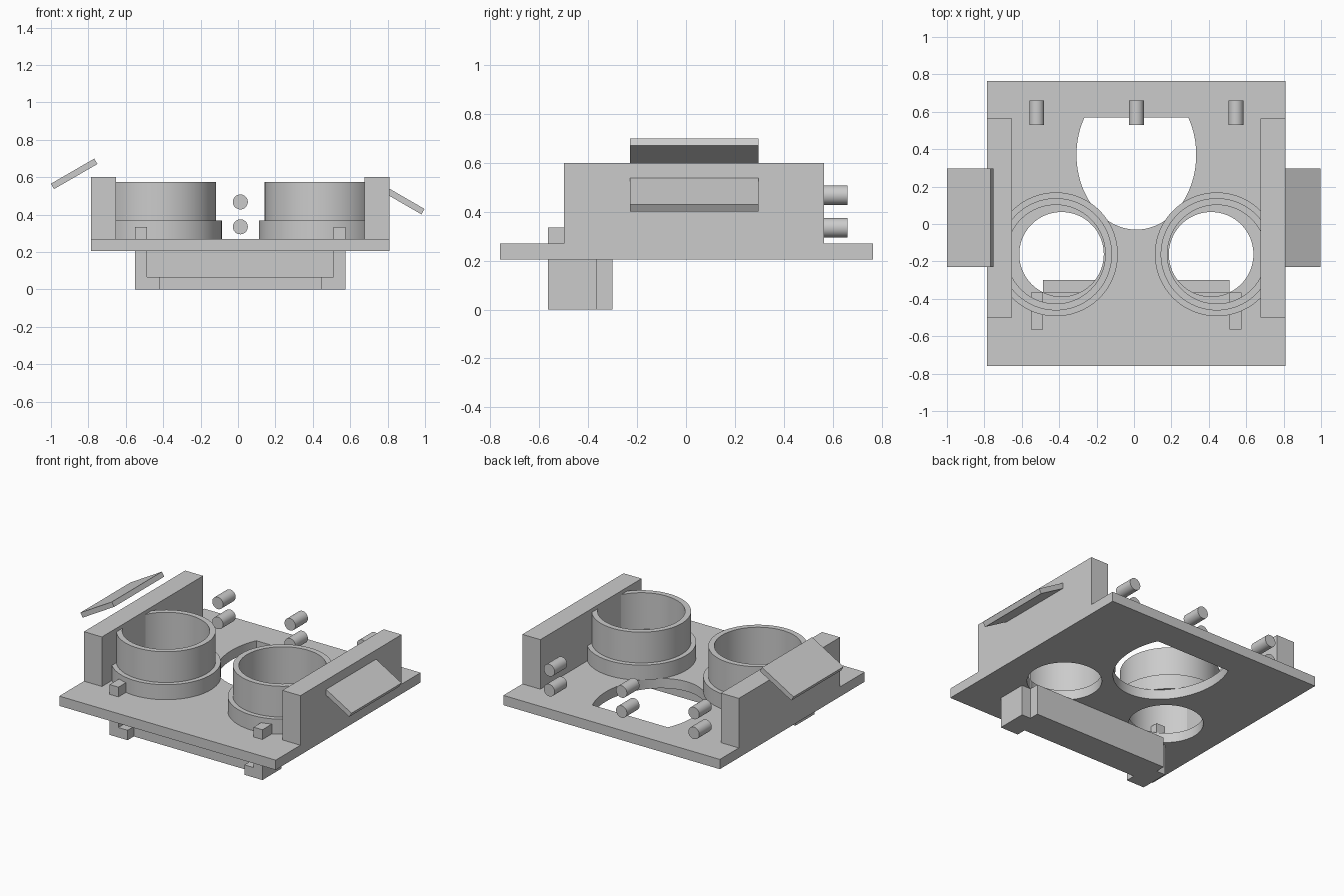
import bpy, bmesh
from math import sin, cos, tau, radians

cube = bpy.data.objects.get("Cube")
if cube:
    bpy.data.objects.remove(cube, do_unlink=True)

grey = bpy.data.materials.new("light_grey")
grey.use_nodes = True
grey.diffuse_color = (0.6, 0.6, 0.6, 1)
grey.node_tree.nodes["Principled BSDF"].inputs["Base Color"].default_value = (0.6, 0.6, 0.6, 1)

MID = 0.0125          # mirror plane of the body
PLATE_BOTTOM, PLATE_TOP = 0.205, 0.27


def finish(obj, name, smooth=False):
    obj.name = name
    obj.data.materials.clear()
    obj.data.materials.append(grey)
    if smooth:
        bpy.ops.object.select_all(action='DESELECT')
        obj.select_set(True)
        bpy.context.view_layer.objects.active = obj
        bpy.ops.object.shade_smooth_by_angle(angle=radians(35))
    return obj


def box(name, x, y, z, tilt=0):
    """Box from (min, max) ranges, optionally tilted about y."""
    bpy.ops.mesh.primitive_cube_add(size=1)
    obj = bpy.context.object
    size = [r[1] - r[0] for r in (x, y, z)]
    for v in obj.data.vertices:
        v.co = [c * s for c, s in zip(v.co, size)]
    obj.location = [sum(r) / 2 for r in (x, y, z)]
    obj.rotation_euler.y = tilt
    return finish(obj, name)


def ellipse(cx, cy, a, b, n=96, top=None):
    """Closed outline, flattened at the height 'top' when given."""
    pts = [(cx + a * cos(i * tau / n), cy + b * sin(i * tau / n)) for i in range(n)]
    return pts if top is None else [p for p in pts if p[1] <= top]


def slab(name, outlines, z0, z1):
    """Extruded flat shape: first outline is the edge, the rest are holes."""
    curve = bpy.data.curves.new(name, 'CURVE')
    curve.dimensions = '2D'
    curve.fill_mode = 'BOTH'
    curve.extrude = (z1 - z0) / 2
    for pts in outlines:
        spline = curve.splines.new('POLY')
        spline.points.add(len(pts) - 1)
        for p, (px, py) in zip(spline.points, pts):
            p.co = (px, py, 0, 1)
        spline.use_cyclic_u = True
    obj = bpy.data.objects.new(name, curve)
    bpy.context.collection.objects.link(obj)
    obj.location.z = (z0 + z1) / 2
    bpy.ops.object.select_all(action='DESELECT')
    obj.select_set(True)
    bpy.context.view_layer.objects.active = obj
    bpy.ops.object.convert(target='MESH')
    obj = bpy.context.object
    bm = bmesh.new()
    bm.from_mesh(obj.data)
    bmesh.ops.remove_doubles(bm, verts=bm.verts, dist=1e-5)
    bmesh.ops.recalc_face_normals(bm, faces=bm.faces)
    bm.to_mesh(obj.data)
    bm.free()
    return finish(obj, name, smooth=True)


def mirrored(side, inner, outer):
    return sorted((MID + side * inner, MID + side * outer))


# Base plate with two eye holes and a flat-topped nose opening
EYE_Y = -0.162
rim = [(MID + sx * 0.7975, sy) for sx, sy in ((-1, -0.76), (1, -0.76), (1, 0.765), (-1, 0.765))]
eyes = [ellipse(MID + s * 0.4, EYE_Y, 0.226, 0.226) for s in (-1, 1)]
nose = ellipse(MID, 0.37, 0.32, 0.4, n=120, top=0.571)
slab("base_plate", [rim, nose] + eyes, PLATE_BOTTOM, PLATE_TOP)

for side, label in ((1, "left"), (-1, "right")):
    # Side wall
    box(label + "_wall", mirrored(side, 0.665, 0.7975), (-0.5, 0.565), (PLATE_BOTTOM, 0.6))

    # Stepped lens tube
    cx = MID + side * 0.43
    bore = ellipse(cx, EYE_Y, 0.264, 0.264)
    slab(label + "_tube_collar", [ellipse(cx, EYE_Y, 0.331, 0.331), bore], PLATE_TOP, 0.37)
    slab(label + "_lens_tube", [ellipse(cx, EYE_Y, 0.3, 0.3), bore], 0.37, 0.575)

    # Holder arm passing through the plate, with an inward foot
    box(label + "_holder_arm", mirrored(side, 0.498, 0.563), (-0.565, -0.365), (0, 0.335))
    box(label + "_holder_foot", mirrored(side, 0.43, 0.498), (-0.565, -0.365), (0, 0.066))

# Holder back and bottom shelf below the plate
box("holder_back", mirrored(1, -0.498, 0.498), (-0.365, -0.3), (0, PLATE_BOTTOM))
box("holder_shelf", mirrored(1, -0.43, 0.43), (-0.5, -0.365), (0, 0.066))

# Tilted side flaps, one higher than the other
for label, x, z, tilt in (("left", 0.873, 0.483, 30), ("right", -0.876, 0.618, -30)):
    box(label + "_flap", (x - 0.134, x + 0.134), (-0.23, 0.297), (z - 0.0167, z + 0.0167), radians(tilt))

# Pairs of strap pegs along the back
for x, label in ((-0.52, "right"), (MID, "middle"), (0.545, "left")):
    for z, level in ((0.335, "lower"), (0.468, "upper")):
        bpy.ops.mesh.primitive_cylinder_add(vertices=40, radius=0.04, depth=0.132,
                                            location=(x, 0.595, z), rotation=(radians(90), 0, 0))
        finish(bpy.context.object, f"{label}_{level}_peg", smooth=True)
